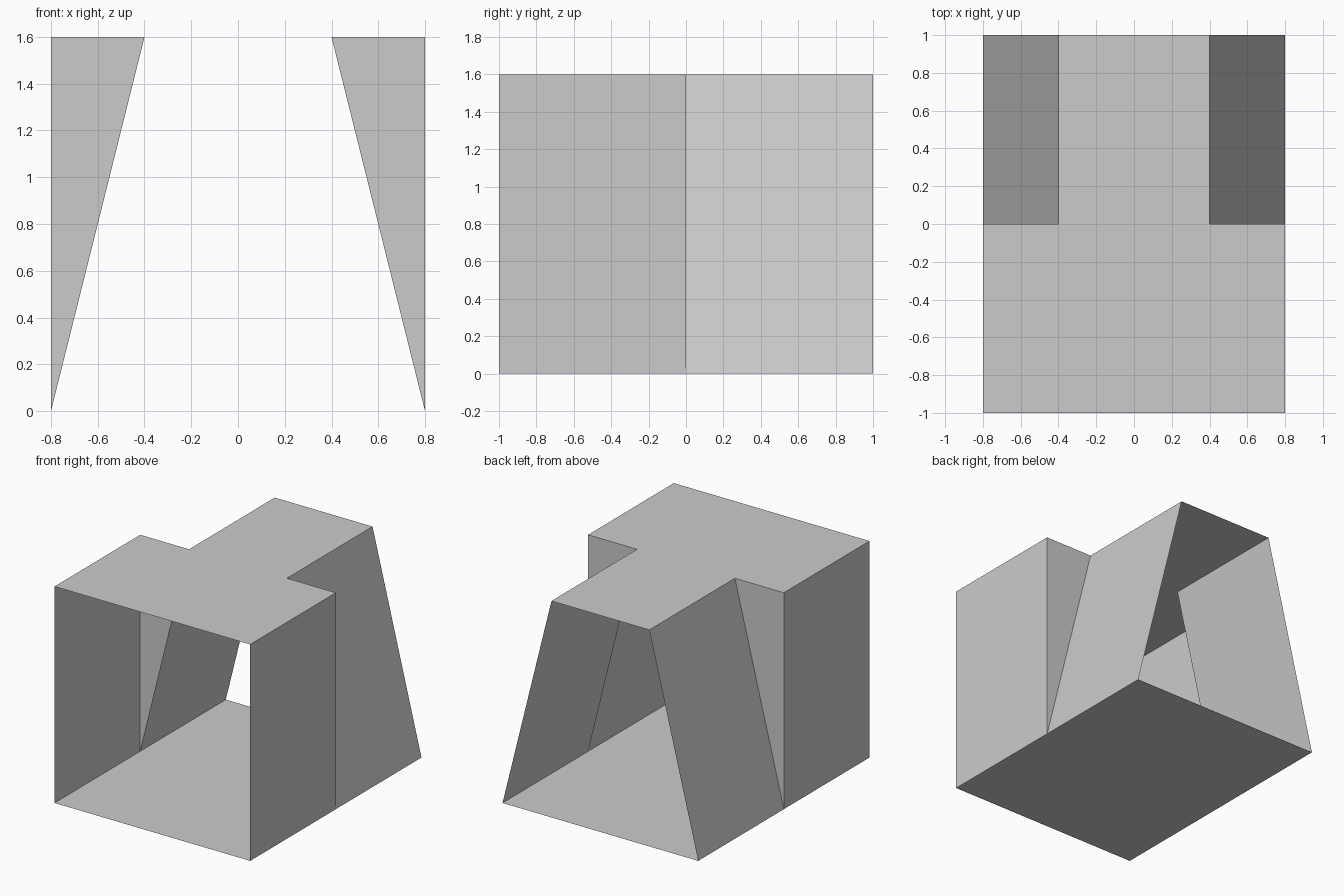
import bpy
import bmesh
from mathutils import Vector

cube = bpy.data.objects.get("Cube")
if cube:
    bpy.data.objects.remove(cube, do_unlink=True)

HALF, NECK, DEPTH, TOP = 0.8, 0.4, 1.0, 1.6

grey = bpy.data.materials.new("plain grey")
grey.use_nodes = True
grey.diffuse_color = (0.6, 0.6, 0.6, 1)
grey.node_tree.nodes["Principled BSDF"].inputs["Base Color"].default_value = grey.diffuse_color


def panel(name, points, outward):
    """Flat sheet through the points, facing the outward direction."""
    bm = bmesh.new()
    face = bm.faces.new([bm.verts.new(p) for p in points])
    face.normal_update()
    if face.normal.dot(Vector(outward)) < 0:
        face.normal_flip()
    mesh = bpy.data.meshes.new(name)
    bm.to_mesh(mesh)
    bm.free()
    mesh.materials.append(grey)
    obj = bpy.data.objects.new(name, mesh)
    bpy.context.collection.objects.link(obj)


# Rectangular floor and T-shaped roof
panel("floor", [(-HALF, -DEPTH, 0), (HALF, -DEPTH, 0),
                (HALF, DEPTH, 0), (-HALF, DEPTH, 0)], (0, 0, -1))
roof_half = [(HALF, -DEPTH), (HALF, 0), (NECK, 0), (NECK, DEPTH)]
outline = roof_half + [(-x, y) for x, y in reversed(roof_half)]
panel("roof", [(x, y, TOP) for x, y in outline], (0, 0, 1))

# Upright front walls, leaning rear walls and the triangles joining them
for side, s in (("left", 1), ("right", -1)):
    w, n = s * HALF, s * NECK
    panel(side + "_front_wall", [(w, -DEPTH, 0), (w, 0, 0),
                                 (w, 0, TOP), (w, -DEPTH, TOP)], (s, 0, 0))
    panel(side + "_rear_wall", [(w, 0, 0), (w, DEPTH, 0),
                                (n, DEPTH, TOP), (n, 0, TOP)], (s, 0, 0))
    panel(side + "_step_triangle", [(w, 0, 0), (w, 0, TOP), (n, 0, TOP)], (0, 1, 0))
